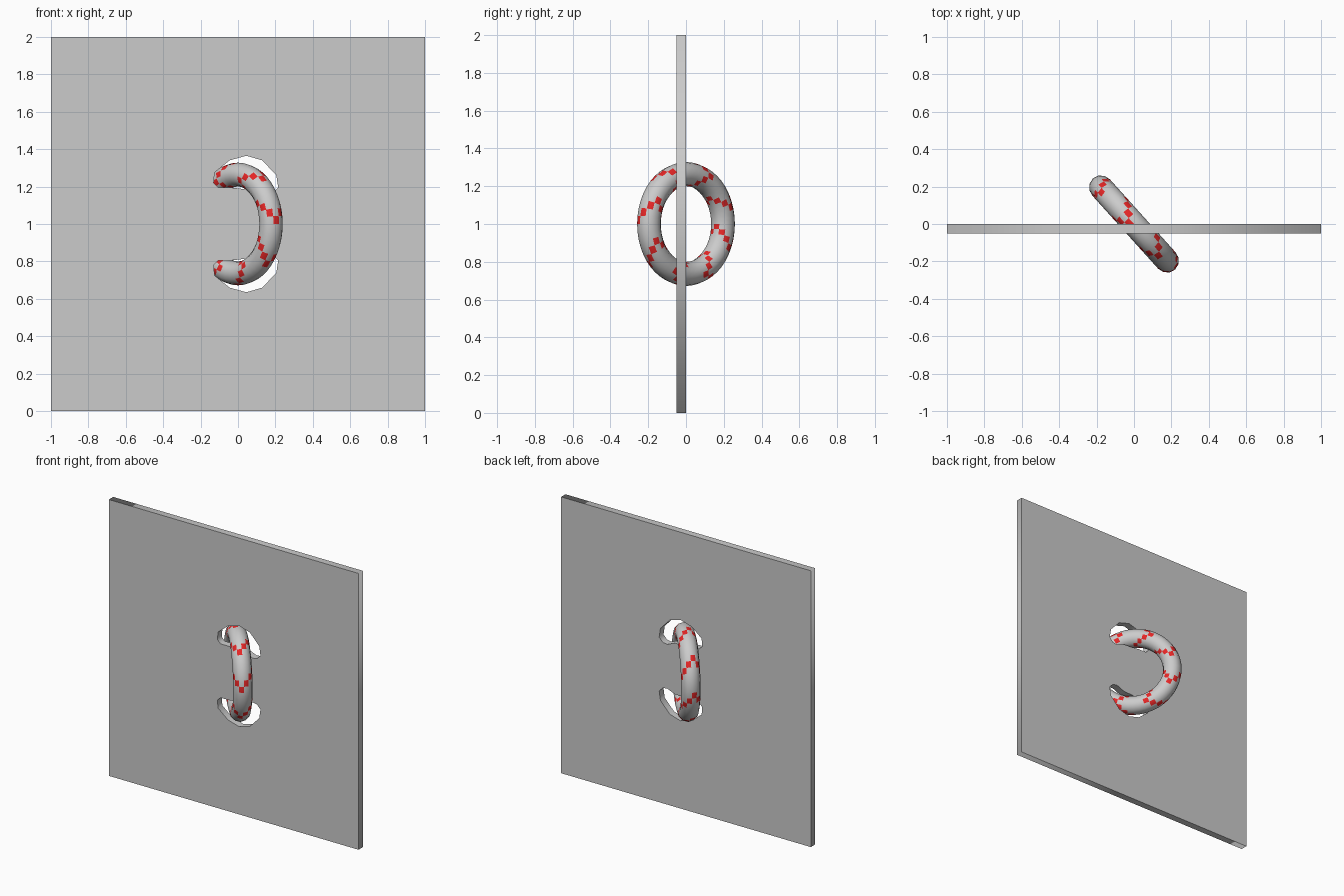
import bpy
from math import pi, radians

if "Cube" in bpy.data.objects:
    bpy.data.objects.remove(bpy.data.objects["Cube"])

# Wall: flat panel with two crescent holes, mirrored about z = 1
HALF_T = 0.025
hole = [(-.105, 1.195), (-.13, 1.22), (-.125, 1.275), (-.045, 1.34),
        (.045, 1.365), (.13, 1.34), (.205, 1.26), (.215, 1.195),
        (.185, 1.165), (.15, 1.16), (.09, 1.185), (.03, 1.187), (-.04, 1.195)]
square = [(-1, 0), (1, 0), (1, 2), (-1, 2)]
lower_hole = [(x, 2 - z) for x, z in hole]

curve = bpy.data.curves.new("wall_outline", 'CURVE')
curve.dimensions = '2D'
curve.fill_mode = 'BOTH'
curve.extrude = HALF_T
for outline in (square, hole, lower_hole):
    spline = curve.splines.new('POLY')
    spline.points.add(len(outline) - 1)
    for p, (x, z) in zip(spline.points, outline):
        p.co = (x, z, 0, 1)
    spline.use_cyclic_u = True
wall = bpy.data.objects.new("wall", curve)
wall.location.y = -HALF_T
wall.rotation_euler.x = pi / 2
bpy.context.collection.objects.link(wall)
bpy.context.view_layer.objects.active = wall
wall.select_set(True)
bpy.ops.object.convert(target='MESH')
bpy.ops.object.select_all(action='DESELECT')

# Ring: torus threaded through both holes
MAJOR, MINOR = 48, 12
bpy.ops.mesh.primitive_torus_add(
    major_segments=MAJOR, minor_segments=MINOR,
    major_radius=0.264, minor_radius=0.064,
    location=(0, 0, 1), rotation=(pi / 2, 0, radians(-48)))
ring = bpy.context.object
ring.name = "ring"
bpy.ops.object.shade_smooth()

# Red zigzag checks around the tube
grey = bpy.data.materials.new("plain_grey")
grey.diffuse_color = (0.8, 0.8, 0.8, 1)
grey.use_nodes = True
grey.node_tree.nodes["Principled BSDF"].inputs["Base Color"].default_value = grey.diffuse_color
red = bpy.data.materials.new("red")
red.diffuse_color = (0.8, 0.02, 0.02, 1)
red.use_nodes = True
red.node_tree.nodes["Principled BSDF"].inputs["Base Color"].default_value = red.diffuse_color
ring.data.materials.append(grey)
ring.data.materials.append(red)
zigzag = [0, 1, 2, 3, 2, 1]
for f in ring.data.polygons:
    i, j = divmod(f.index, MINOR)
    f.material_index = int(i % 6 == zigzag[j % 6])
